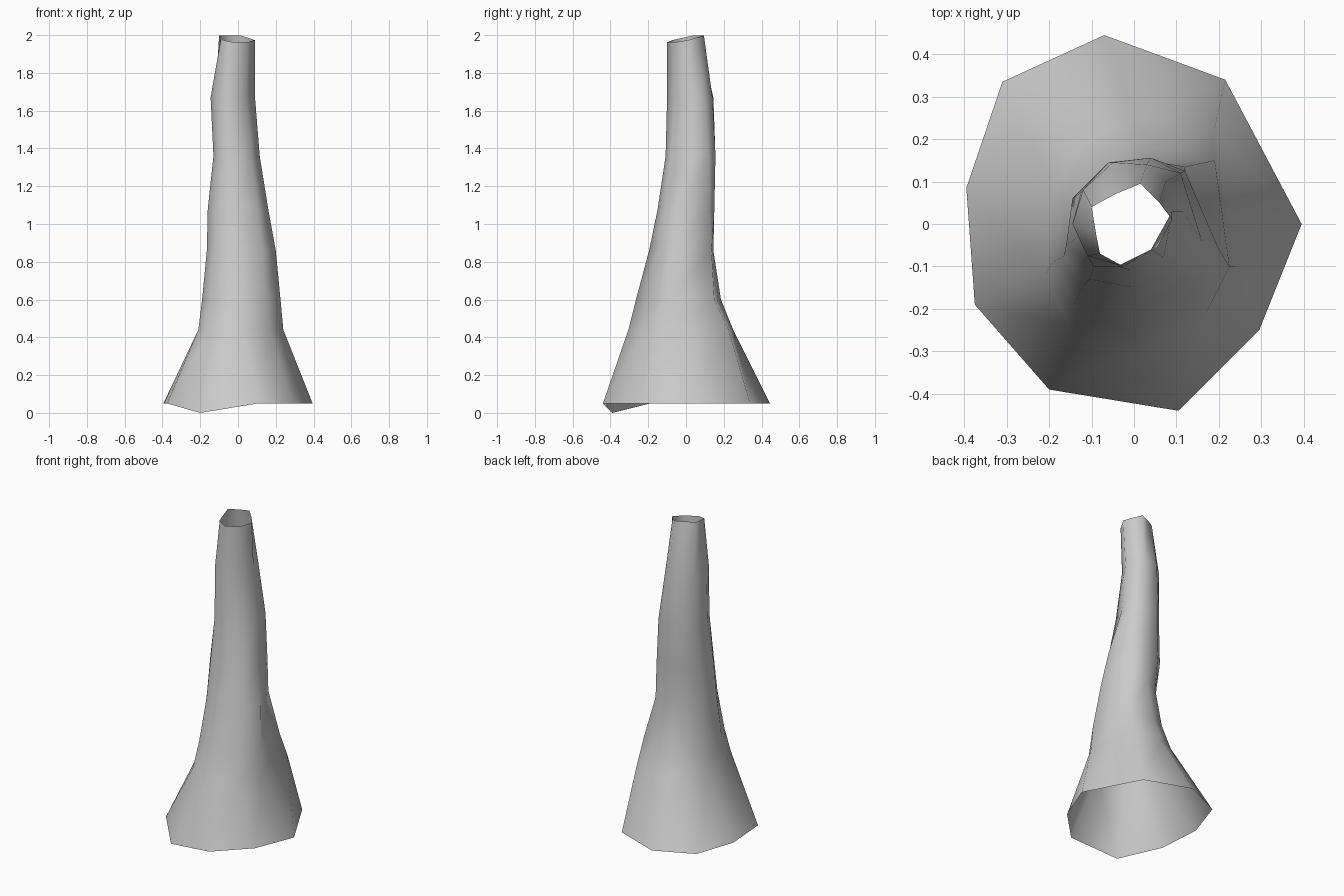
import bpy, bmesh

# Flared foot and small rim outlines, counter-clockwise from the right (x, y)
FOOT = [(.395, 0), (.215, .34), (-.07, .445), (-.31, .335), (-.395, .085),
        (-.375, -.19), (-.2, -.39), (.105, -.44), (.295, -.25)]
RIM = [(.09, .01), (.06, .05), (.015, .095), (-.045, .07), (-.1, .04),
       (-.09, -.02), (-.08, -.07), (-.025, -.1), (.055, -.055)]

# Irregular cross-sections of the leaning shaft, by height
SHAFT = {
    .44: [(.24, -.1), (.19, .225), (0, .25), (-.11, .2), (-.19, .07),
          (-.21, -.12), (-.15, -.24), (.02, -.305), (.17, -.21)],
    .60: [(.225, -.1), (.19, .15), (.01, .185), (-.08, .155), (-.165, .06),
          (-.19, -.09), (-.14, -.19), (0, -.265), (.15, -.18)],
    .86: [(.2, -.06), (.12, .135), (.02, .145), (-.06, .118), (-.135, .03),
          (-.165, -.075), (-.12, -.145), (-.015, -.195), (.13, -.145)],
    1.08: [(.16, -.04), (.12, .125), (.03, .15), (-.065, .14), (-.145, .06),
           (-.16, -.05), (-.105, -.13), (0, -.15), (.105, -.115)],
    1.36: [(.115, .03), (.11, .12), (.04, .156), (-.06, .145), (-.125, .075),
           (-.13, -.03), (-.095, -.1), (-.01, -.108), (.07, -.08)],
    1.67: [(.09, .03), (.075, .1), (.03, .14), (-.05, .145), (-.12, .08),
           (-.145, 0), (-.11, -.075), (-.04, -.1), (.04, -.06)],
}

# Foot is level but for one dipping corner; rim is a tilted plane
outlines = [[(x, y, 0 if i == 6 else .05) for i, (x, y) in enumerate(FOOT)]]
outlines += [[(x, y, z) for x, y in ring] for z, ring in SHAFT.items()]
outlines += [[(x, y, 1.98 - .1 * x + .2 * y) for x, y in RIM]]

# Open, hollow trunk lofted through all the rings
bm = bmesh.new()
rings = [[bm.verts.new(p) for p in outline] for outline in outlines]
n = len(FOOT)
for lower, upper in zip(rings, rings[1:]):
    for i in range(n):
        j = (i + 1) % n
        bm.faces.new((lower[i], lower[j], upper[j], upper[i])).smooth = True
mesh = bpy.data.meshes.new("trunk")
bm.to_mesh(mesh)
bm.free()

grey = bpy.data.materials.new("light grey")
grey.diffuse_color = (.6, .6, .6, 1)
mesh.materials.append(grey)
trunk = bpy.data.objects.new("trunk", mesh)
bpy.context.collection.objects.link(trunk)
